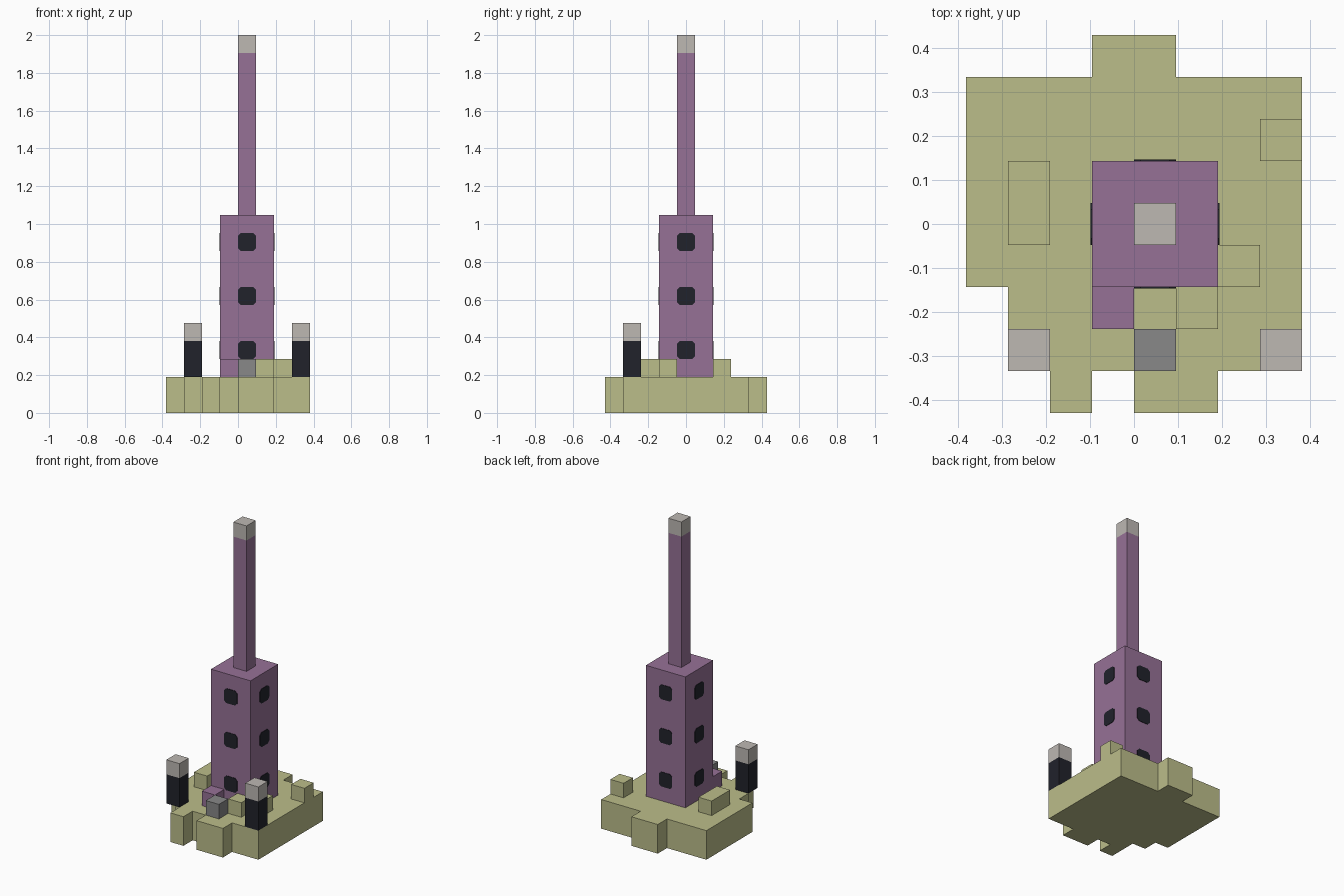
import bpy, bmesh
from math import pi
from mathutils import Matrix, Vector

old = bpy.data.objects.get("Cube")
if old:
    bpy.data.objects.remove(old, do_unlink=True)

U = 2 / 21  # edge length of one block


def material(name, rgb):
    m = bpy.data.materials.new(name)
    m.use_nodes = True
    m.diffuse_color = (*rgb, 1)
    m.node_tree.nodes["Principled BSDF"].inputs["Base Color"].default_value = (*rgb, 1)
    return m


GREEN = material("moss_green", (0.50, 0.51, 0.255))
PURPLE = material("dusty_purple", (0.305, 0.165, 0.305))
PALE = material("pale_stone", (0.51, 0.48, 0.45))
BLACK = material("near_black", (0.015, 0.016, 0.024))
GREY = material("mid_grey", (0.246, 0.246, 0.246))


def finish(name, bm, mat):
    bmesh.ops.recalc_face_normals(bm, faces=bm.faces)
    mesh = bpy.data.meshes.new(name)
    bm.to_mesh(mesh)
    bm.free()
    mesh.materials.append(mat)
    obj = bpy.data.objects.new(name, mesh)
    bpy.context.collection.objects.link(obj)
    return obj


def prism(name, points, direction, mat, matrix=Matrix()):
    """Extrude a flat outline, then place it."""
    bm = bmesh.new()
    face = bm.faces.new([bm.verts.new(p) for p in points])
    ext = bmesh.ops.extrude_face_region(bm, geom=[face])
    moved = [v for v in ext["geom"] if isinstance(v, bmesh.types.BMVert)]
    bmesh.ops.translate(bm, verts=moved, vec=direction)
    bm.transform(matrix)
    return finish(name, bm, mat)


def block(name, low, high, mat):
    """Box between two corners, in block units."""
    low, high = Vector(low) * U, Vector(high) * U
    bm = bmesh.new()
    bmesh.ops.create_cube(bm, size=1)
    bm.transform(Matrix.Translation((low + high) / 2) @ Matrix.Diagonal((*(high - low), 1)))
    return finish(name, bm, mat)


# Stepped ground slab
outline = [(-1, 4.5), (-1, 3.5), (-4, 3.5), (-4, -1.5), (-3, -1.5), (-3, -2.5),
           (-2, -2.5), (-2, -4.5), (-1, -4.5), (-1, -3.5), (0, -3.5), (0, -4.5),
           (2, -4.5), (2, -3.5), (4, -3.5), (4, 3.5), (1, 3.5), (1, 4.5)]
prism("ground_slab", [(x * U, y * U, 0) for x, y in outline], (0, 0, 2 * U), GREEN)

# Low blocks on the slab
block("left_shrub", (3, 1.5, 2), (4, 2.5, 3), GREEN)
block("right_shrub", (-3, -0.5, 2), (-2, 1.5, 3), GREEN)
block("side_shrub", (2, -1.5, 2), (3, -0.5, 3), GREEN)
block("front_shrub", (1, -2.5, 2), (2, -1.5, 3), GREEN)
block("porch_block", (-1, -2.5, 2), (0, -1.5, 3), PURPLE)
block("door_stone", (0, -3.5, 2), (1, -2.5, 3), GREY)

# Tower and spire
block("tower", (-1, -1.5, 2), (2, 1.5, 11), PURPLE)
block("spire", (0, -0.5, 11), (1, 0.5, 20), PURPLE)
block("spire_cap", (0, -0.5, 20), (1, 0.5, 21), PALE)

# Front posts with pale caps
for side, x in (("left", 3), ("right", -3)):
    block(side + "_post", (x, -3.5, 2), (x + 1, -2.5, 4), BLACK)
    block(side + "_post_cap", (x, -3.5, 4), (x + 1, -2.5, 5), PALE)

# Windows with clipped corners, three on each tower face
h, c = U / 2, U * 0.34
corners = [(-c, -h), (c, -h), (h, -c), (h, c), (c, h), (-c, h), (-h, c), (-h, -c)]
for turn, side in enumerate(("front", "left", "back", "right")):
    for row in range(3):
        place = Matrix.Translation((U / 2, 0, (3.5 + 3 * row) * U)) @ Matrix.Rotation(turn * pi / 2, 4, "Z")
        prism(f"{side}_window_{row + 1}", [(x, -1.5 * U, z) for x, z in corners],
              (0, -0.003, 0), BLACK, place)
